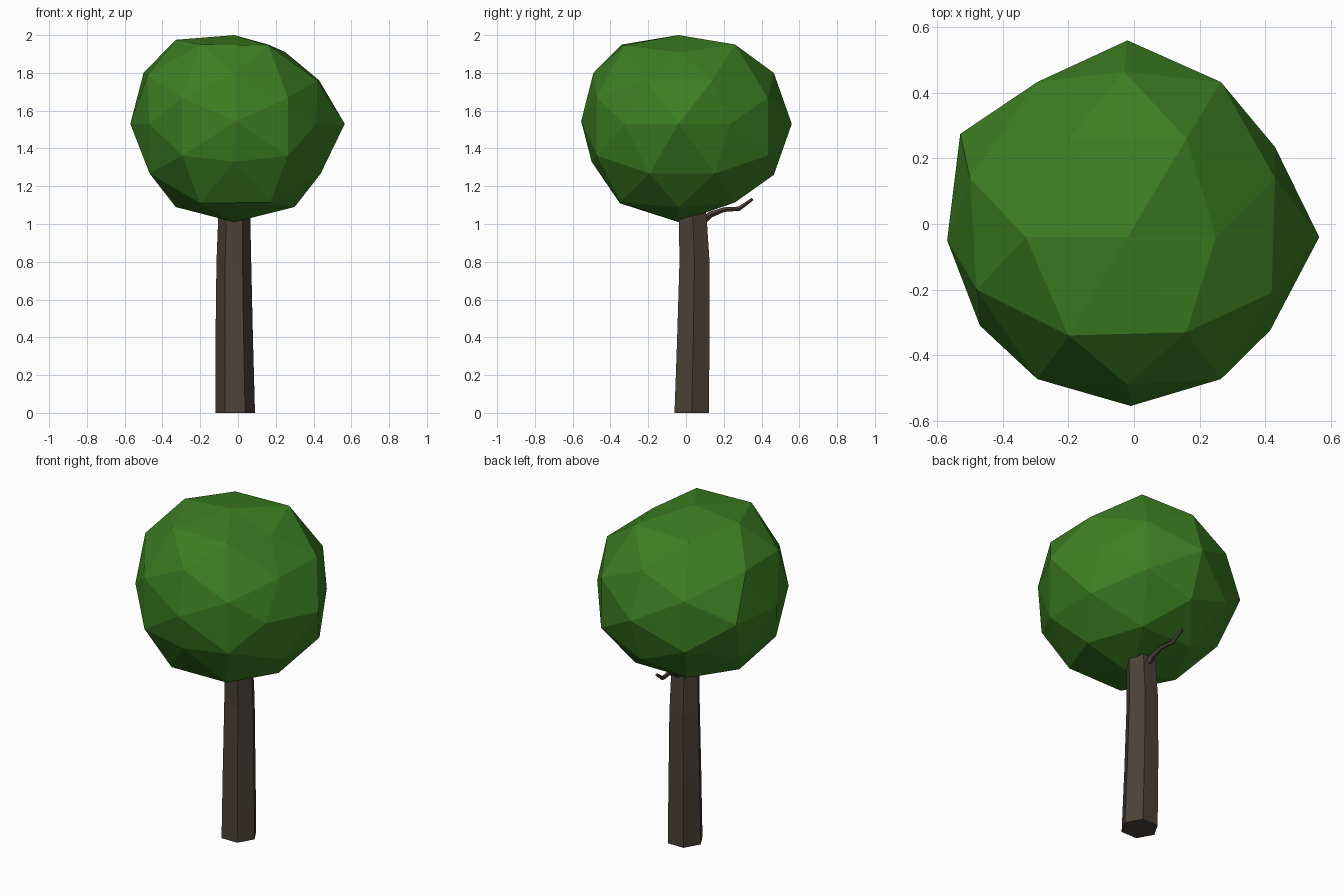
import bpy, bmesh, math
from mathutils import Vector

if "Cube" in bpy.data.objects:
    bpy.data.objects.remove(bpy.data.objects["Cube"])


def material(name, rgb):
    m = bpy.data.materials.new(name)
    m.diffuse_color = (*rgb, 1)
    m.use_nodes = True
    m.node_tree.nodes["Principled BSDF"].inputs["Base Color"].default_value = m.diffuse_color
    return m


def finish(bm, name, mat):
    bmesh.ops.recalc_face_normals(bm, faces=bm.faces)
    me = bpy.data.meshes.new(name)
    bm.to_mesh(me)
    bm.free()
    me.materials.append(mat)
    ob = bpy.data.objects.new(name, me)
    bpy.context.collection.objects.link(ob)
    return ob


def tube(name, path, sides, mat, horizontal=True):
    """Faceted tube through (x, y, z, radius) stations."""
    bm = bmesh.new()
    rings = []
    for i, (x, y, z, r) in enumerate(path):
        if horizontal:
            u, v = Vector((1, 0, 0)), Vector((0, 1, 0))
        else:
            a = Vector(path[max(i - 1, 0)][:3])
            b = Vector(path[min(i + 1, len(path) - 1)][:3])
            d = (b - a).normalized()
            u = d.cross(Vector((0, 0, 1))).normalized()
            v = d.cross(u)
        ring = []
        for k in range(sides):
            t = 2 * math.pi * k / sides
            ring.append(bm.verts.new(Vector((x, y, z)) + r * (u * math.cos(t) + v * math.sin(t))))
        rings.append(ring)
    for lo, hi in zip(rings, rings[1:]):
        for k in range(sides):
            n = (k + 1) % sides
            bm.faces.new((lo[k], lo[n], hi[n], hi[k]))
    bm.faces.new(rings[0])
    bm.faces.new(rings[-1])
    return finish(bm, name, mat)


leaf = material("leaf_green", (0.045, 0.21, 0.016))
bark = material("bark_brown", (0.07, 0.053, 0.04))

# Crown: once-subdivided icosahedron with an edge along x at the top
phi = (1 + 5 ** 0.5) / 2
corners = []
for s in (-1, 1):
    for t in (-1, 1):
        corners += [Vector((s, 0, t * phi)), Vector((0, s * phi, t)), Vector((s * phi, t, 0))]
dirs = [c.normalized() for c in corners]
for i, a in enumerate(corners):
    for b in corners[i + 1:]:
        if (a - b).length < 2.1:
            dirs.append((a + b).normalized())
bm = bmesh.new()
for d in dirs:
    bm.verts.new(d)
bmesh.ops.convex_hull(bm, input=bm.verts)
for v in bm.verts:
    v.co = Vector((v.co.x * 0.56 - 0.015, v.co.y * 0.56 - 0.02, v.co.z * 0.495 + 1.515))

# Crown irregularities: pull the nearest vertex to each point
pulls = [
    (-.02, -.04, 2.0), (-.33, -.04, 1.975), (.25, -.04, 1.91), (-.2, -.34, 1.95),
    (.16, -.33, 1.945), (.16, .26, 1.95), (-.2, .26, 1.94), (-.02, -.04, 1.01),
    (.565, -.04, 1.53), (-.57, -.05, 1.53), (-.01, -.555, 1.545), (-.02, .56, 1.53),
    (.43, .235, 1.53), (-.53, .275, 1.53), (.415, -.325, 1.53), (-.47, -.31, 1.53),
    (-.03, .465, 1.8), (-.02, -.49, 1.8), (-.02, .465, 1.26), (-.02, -.5, 1.33),
    (.42, -.21, 1.76), (.43, .14, 1.76), (-.5, .14, 1.8), (-.48, -.2, 1.79),
    (.3, -.04, 1.09), (-.33, -.04, 1.09), (-.2, -.35, 1.11), (.17, -.35, 1.115),
]
for p in pulls:
    p = Vector(p)
    min(bm.verts, key=lambda v: (v.co - p).length).co = p
finish(bm, "crown", leaf)

# Trunk: slightly bowed six-sided column
tube("trunk", [(-.015, .03, 0, .105), (-.02, .039, .4, .099), (-.022, .045, .8, .092),
               (-.02, .036, 1.03, .085), (-.02, .03, 1.1, .082)], 6, bark)

# Twig on the back of the trunk
tube("twig", [(-.02, .08, 1.01, .022), (-.02, .13, 1.05, .017), (-.025, .2, 1.076, .013),
              (-.04, .28, 1.081, .012), (-.05, .352, 1.132, .008)], 5, bark, False)
